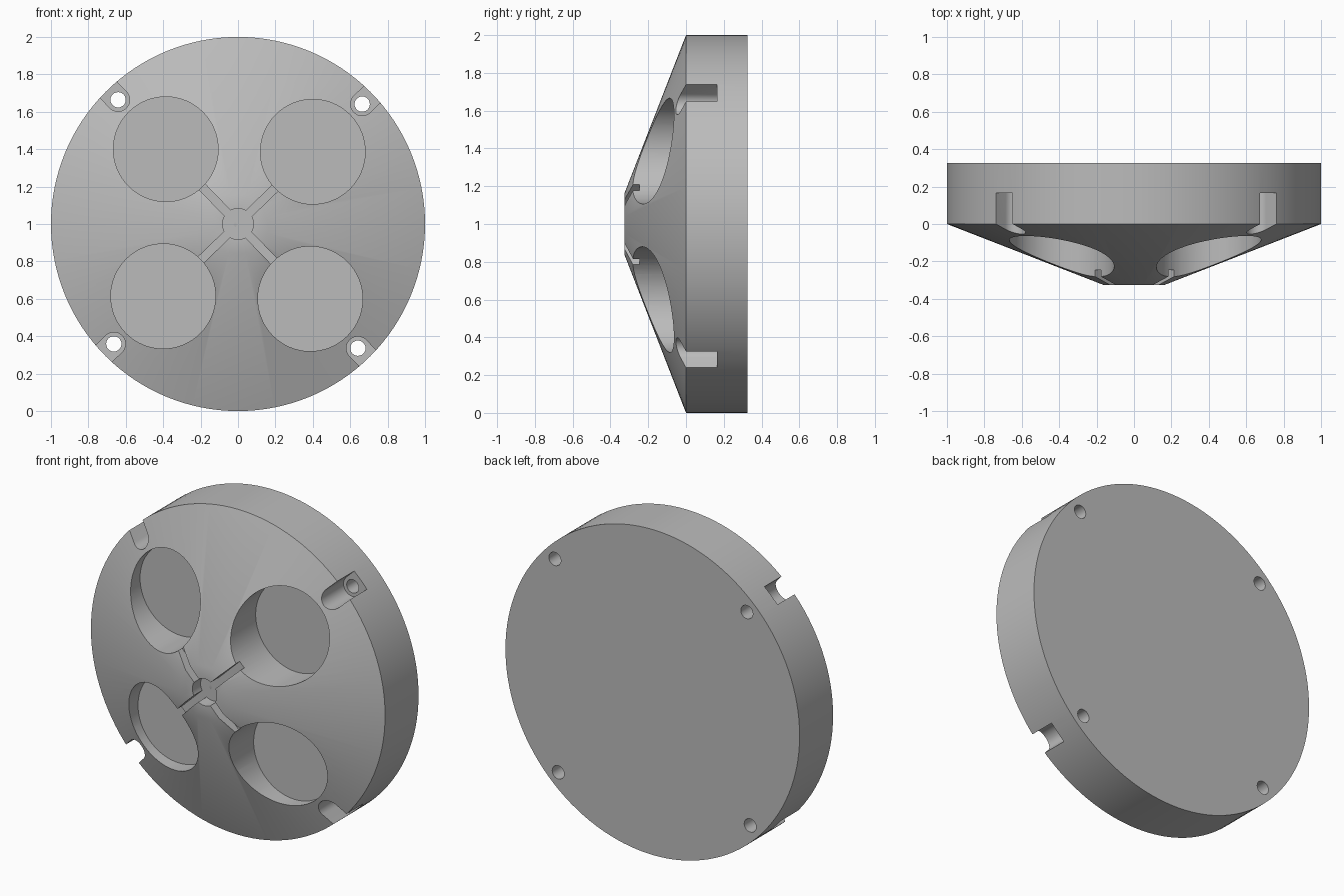
import bpy, bmesh, math
from mathutils import Vector, Matrix

cube = bpy.data.objects.get("Cube")
if cube:
    bpy.data.objects.remove(cube, do_unlink=True)

SEGMENTS = 128
HALF_DEPTH = 0.325
TURN = math.radians(44)
CENTRE = Vector((0, 0, 1))

grey = bpy.data.materials.new("light grey")
grey.use_nodes = True
colour = (0.5, 0.5, 0.5, 1)
grey.diffuse_color = colour
grey.node_tree.nodes["Principled BSDF"].inputs["Base Color"].default_value = colour


def add_object(name, bm):
    bmesh.ops.recalc_face_normals(bm, faces=bm.faces)
    mesh = bpy.data.meshes.new(name)
    bm.to_mesh(mesh)
    bm.free()
    mesh.materials.append(grey)
    obj = bpy.data.objects.new(name, mesh)
    obj.location = CENTRE
    bpy.context.collection.objects.link(obj)
    return obj


def arc(x, radius, start, end, steps):
    angles = [start + (end - start) * i / steps for i in range(steps + 1)]
    return [(x + radius * math.cos(a), radius * math.sin(a)) for a in angles]


def circle(x, radius, steps=64):
    return arc(x, radius, 0, math.tau, steps)[:-1]


def cut(name, outline, front, back, angle=0.0):
    """Cut a prism running from front to back, turned about the disc axis."""
    bm = bmesh.new()
    face = bm.faces.new([bm.verts.new((x, front, z)) for x, z in outline])
    made = bmesh.ops.extrude_face_region(bm, geom=[face])
    verts = [v for v in made["geom"] if isinstance(v, bmesh.types.BMVert)]
    bmesh.ops.translate(bm, verts=verts, vec=(0, back - front, 0))
    bmesh.ops.rotate(bm, verts=bm.verts, matrix=Matrix.Rotation(-angle, 3, "Y"))
    cutter = add_object(name, bm)
    cutter.hide_render = True
    mod = disc.modifiers.new(name, "BOOLEAN")
    mod.operation, mod.solver, mod.object = "DIFFERENCE", "EXACT", cutter
    bpy.ops.object.modifier_apply(modifier=mod.name)
    bpy.data.objects.remove(cutter, do_unlink=True)


# Disc with a shallow cone on the front, turned from a profile
bm = bmesh.new()
profile = [(0, -HALF_DEPTH), (0.165, -HALF_DEPTH), (1, 0), (1, HALF_DEPTH), (0, HALF_DEPTH)]
verts = [bm.verts.new((r, y, 0)) for r, y in profile]
edges = [bm.edges.new(pair) for pair in zip(verts, verts[1:])]
bmesh.ops.spin(bm, geom=verts + edges, cent=(0, 0, 0), axis=(0, 1, 0),
               angle=math.tau, steps=SEGMENTS)
bmesh.ops.remove_doubles(bm, verts=bm.verts, dist=0.0005)
bmesh.ops.dissolve_limit(bm, angle_limit=0.001, verts=bm.verts, edges=bm.edges)
disc = add_object("domed_disc", bm)
bpy.ops.object.select_all(action="DESELECT")
disc.select_set(True)
bpy.context.view_layer.objects.active = disc

# Central recess
cut("centre_recess", circle(0, 0.083, 32), -0.5, -0.245)

# Repeated features on the four diagonals
channel = [(0, -0.022), (0.3, -0.022), (0.3, 0.022), (0, 0.022)]
notch = arc(0.923, 0.062, math.pi / 2, math.pi * 1.5, 24) + [(1.2, -0.062), (1.2, 0.062)]
for k in range(4):
    angle = TURN + k * math.pi / 2
    cut("channel", channel, -0.5, -0.245, angle)
    cut("round_pocket", circle(0.556, 0.28), -0.5, 0, angle)
    cut("screw_notch", notch, -0.5, 0.165, angle)
    cut("screw_hole", circle(0.923, 0.041, 24), 0, 0.5, angle)

bpy.ops.object.shade_smooth_by_angle(angle=math.radians(30))
